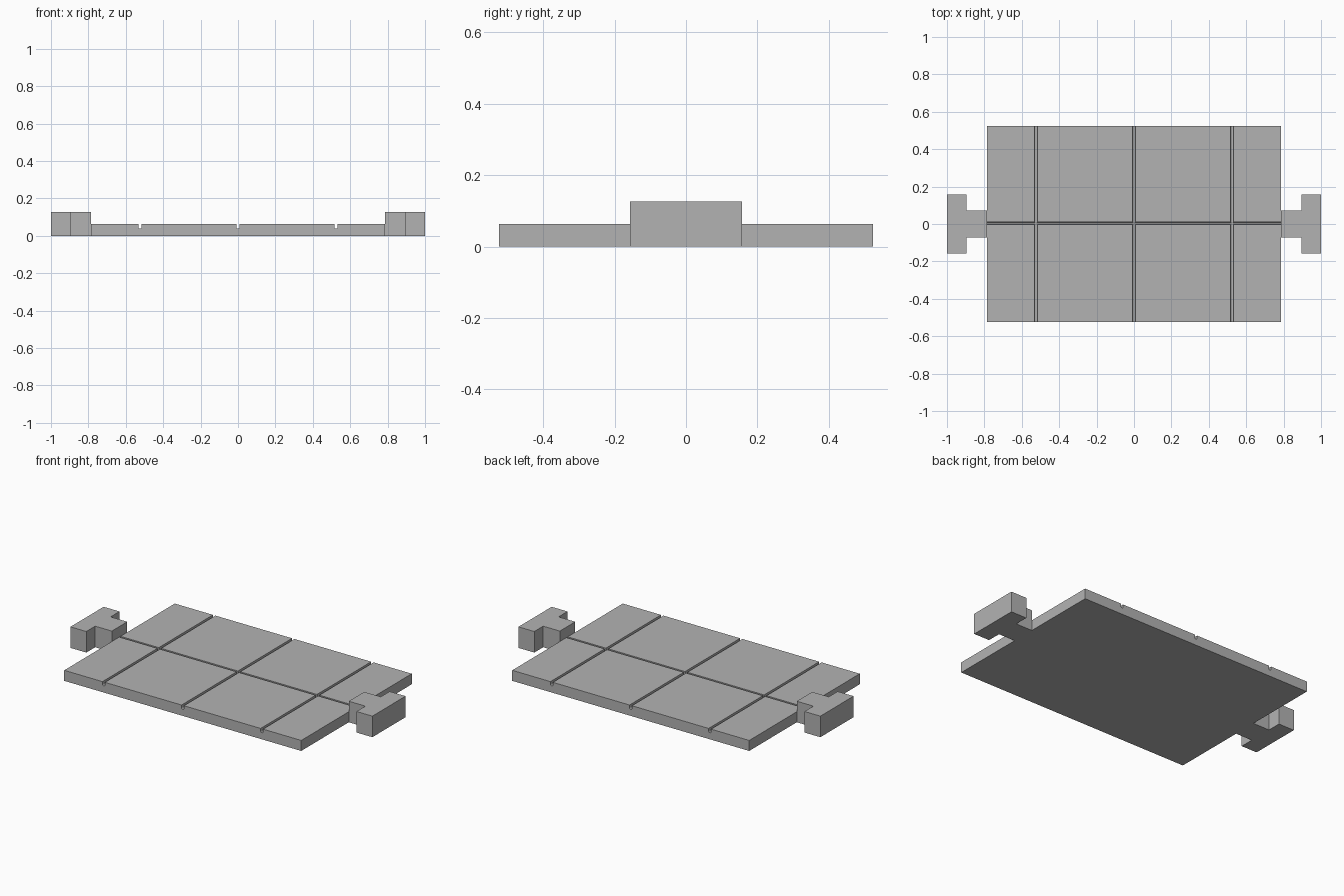
import bpy
import bmesh
from math import pi, cos, sin
from mathutils import Matrix

default = bpy.data.objects.get("Cube")
if default:
    bpy.data.objects.remove(default, do_unlink=True)

PLATE_X, PLATE_Y, PLATE_H = 0.785, 0.523, 0.063   # half sizes and thickness
LUG_H = 0.126
GROOVE_BOTTOM = 0.039

grey = bpy.data.materials.new("mid grey")
grey.use_nodes = True
colour = (0.45, 0.45, 0.45, 1)
grey.diffuse_color = colour
grey.node_tree.nodes["Principled BSDF"].inputs["Base Color"].default_value = colour


def prism(name, outline, height, matrix=Matrix()):
    """Extrude a flat outline upwards, then place it with a matrix."""
    bm = bmesh.new()
    face = bm.faces.new([bm.verts.new((x, y, 0)) for x, y in outline])
    ext = bmesh.ops.extrude_face_region(bm, geom=[face])
    top = [v for v in ext["geom"] if isinstance(v, bmesh.types.BMVert)]
    bmesh.ops.translate(bm, verts=top, vec=(0, 0, height))
    bm.transform(matrix)
    bmesh.ops.recalc_face_normals(bm, faces=bm.faces)
    mesh = bpy.data.meshes.new(name)
    bm.to_mesh(mesh)
    bm.free()
    mesh.materials.append(grey)
    obj = bpy.data.objects.new(name, mesh)
    bpy.context.collection.objects.link(obj)
    return obj


def cut_groove(plate, name, width, length, matrix):
    """Cut a round-bottomed channel into the top of the plate."""
    r = width / 2
    profile = [(-r, 0.1), *[(r * cos(pi + pi * i / 6), GROOVE_BOTTOM + r + r * sin(pi + pi * i / 6))
                            for i in range(7)], (r, 0.1)]
    cutter = prism(name, profile, length, matrix)
    cutter.hide_render = True
    cutter.hide_set(True)
    mod = plate.modifiers.new(name, 'BOOLEAN')
    mod.operation = 'DIFFERENCE'
    mod.solver = 'EXACT'
    mod.object = cutter
    return cutter


# Base plate
plate = prism("base_plate", [(-PLATE_X, -PLATE_Y), (PLATE_X, -PLATE_Y),
                             (PLATE_X, PLATE_Y), (-PLATE_X, PLATE_Y)], PLATE_H)

# Three cross grooves and one lengthwise groove
stand = Matrix.Rotation(pi / 2, 4, 'X')
cutters = [cut_groove(plate, f"cross_groove_{i + 2}", 0.016, 1.2,
                      Matrix.Translation((0.524 * i, 0.6, 0)) @ stand) for i in (-1, 0, 1)]
cutters.append(cut_groove(plate, "long_groove", 0.012, 1.8,
                          Matrix.Translation((-0.9, 0.004, 0))
                          @ Matrix.Rotation(pi / 2, 4, 'Z') @ stand))

# Bake the grooves and drop the cutters
bpy.context.view_layer.update()
deps = bpy.context.evaluated_depsgraph_get()
plate.data = bpy.data.meshes.new_from_object(plate.evaluated_get(deps))
plate.modifiers.clear()
for cutter in cutters:
    bpy.data.objects.remove(cutter, do_unlink=True)

# T-shaped lugs at both ends
half = [(PLATE_X, 0.073), (0.895, 0.073), (0.895, 0.157), (1, 0.157)]
outline = half + [(x, -y) for x, y in reversed(half)]
for name, side in (("left_lug", 1), ("right_lug", -1)):
    prism(name, [(side * x, y) for x, y in outline], LUG_H)
